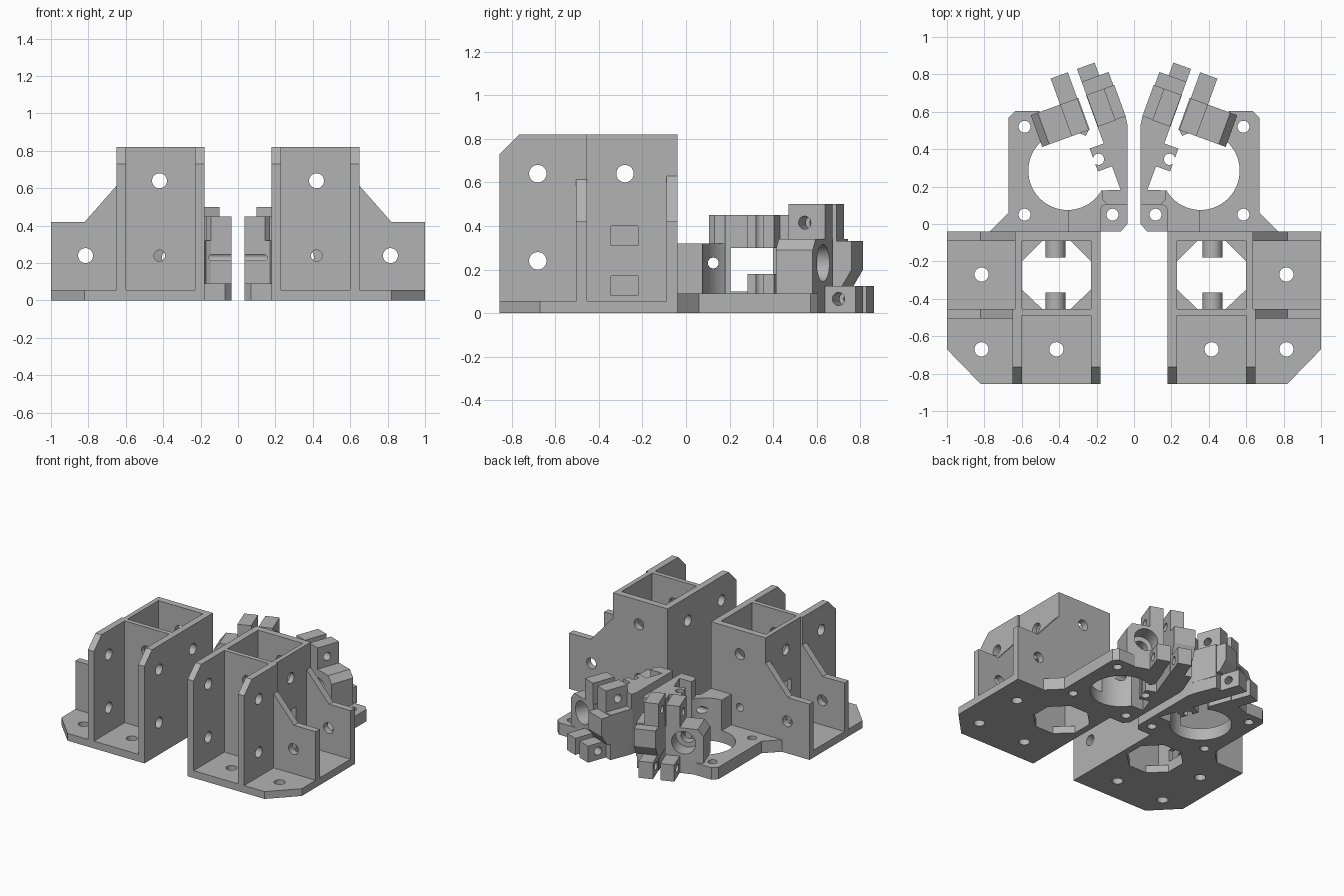
import bpy, bmesh, math
from mathutils import Vector, Matrix

cube = bpy.data.objects.get("Cube")
if cube:
    bpy.data.objects.remove(cube, do_unlink=True)

grey = bpy.data.materials.new("plain_grey")
grey.use_nodes = True
grey.diffuse_color = (0.45, 0.45, 0.45, 1)
grey.node_tree.nodes["Principled BSDF"].inputs["Base Color"].default_value = grey.diffuse_color

# Clamp frame: s across the jaws, t along them, leaning outward
LEAN = math.radians(20)
ACROSS = Vector((math.cos(LEAN), -math.sin(LEAN), 0))
ALONG = Vector((math.sin(LEAN), math.cos(LEAN), 0))


def L(s, t):
    p = ACROSS * s + ALONG * t
    return (p.x, p.y)


def lrect(s0, s1, t0, t1):
    return [L(s0, t0), L(s1, t0), L(s1, t1), L(s0, t1)]


def rect(x0, x1, y0, y1):
    return [(x0, y0), (x1, y0), (x1, y1), (x0, y1)]


def extrude(name, points, push):
    """Solid made by pushing a planar outline along a vector."""
    bm = bmesh.new()
    face = bm.faces.new([bm.verts.new(p) for p in points])
    res = bmesh.ops.extrude_face_region(bm, geom=[face])
    moved = [g for g in res["geom"] if isinstance(g, bmesh.types.BMVert)]
    bmesh.ops.translate(bm, vec=push, verts=moved)
    bmesh.ops.recalc_face_normals(bm, faces=bm.faces)
    mesh = bpy.data.meshes.new(name)
    bm.to_mesh(mesh)
    bm.free()
    mesh.materials.append(grey)
    obj = bpy.data.objects.new(name, mesh)
    bpy.context.collection.objects.link(obj)
    return obj


def prism(name, outline, z0, z1):
    return extrude(name, [(x, y, z0) for x, y in outline], (0, 0, z1 - z0))


def slab_x(name, outline, x0, x1):
    return extrude(name, [(x0, y, z) for y, z in outline], (x1 - x0, 0, 0))


def slab_y(name, outline, y0, y1):
    return extrude(name, [(x, y0, z) for x, z in outline], (0, y1 - y0, 0))


def rod(centre, axis, radius, length, name="cutter", sides=32):
    """Cylinder centred on a point and laid along an axis."""
    axis = Vector(axis).normalized()
    turn = axis.to_track_quat("Z", "Y").to_matrix()
    ring = []
    for i in range(sides):
        a = 2 * math.pi * i / sides
        local = Vector((radius * math.cos(a), radius * math.sin(a), -length / 2))
        ring.append(Vector(centre) + turn @ local)
    return extrude(name, ring, axis * length)


X, Y, Z = (1, 0, 0), (0, 1, 0), (0, 0, 1)


def finish(obj, cutters=()):
    """Cut, mirror to the other side and bake."""
    for c in cutters:
        c.hide_render = True
        mod = obj.modifiers.new("cut", "BOOLEAN")
        mod.operation, mod.solver, mod.object = "DIFFERENCE", "EXACT", c
    obj.modifiers.new("mirror", "MIRROR").use_mirror_merge = False
    bpy.context.view_layer.update()
    graph = bpy.context.evaluated_depsgraph_get()
    baked = bpy.data.meshes.new_from_object(obj.evaluated_get(graph))
    obj.modifiers.clear()
    obj.data = baked
    for c in cutters:
        bpy.data.objects.remove(c, do_unlink=True)
    bpy.ops.object.select_all(action="DESELECT")
    obj.select_set(True)
    bpy.context.view_layer.objects.active = obj
    bpy.ops.object.shade_smooth_by_angle(angle=math.radians(25))


# Base plate with an eight-sided opening under the rear bay
FLOOR, TOP, BACK, FRONT = 0.055, 0.82, -0.04, -0.855
base = prism("base_plate", [(0.18, FRONT), (0.82, FRONT), (1, -0.67), (1, BACK), (0.18, BACK)], 0, FLOOR)
opening = [(0.34, -0.09), (0.23, -0.2), (0.23, -0.35), (0.34, -0.455),
           (0.49, -0.455), (0.6, -0.35), (0.6, -0.2), (0.49, -0.09)]
finish(base, [prism("cutter", opening, -1, 1)] +
       [rod((x, y, 0), Z, 0.038, 1) for x, y in ((0.415, -0.67), (0.815, -0.67), (0.815, -0.27))])

# Side walls with clipped front top corners
side = [(FRONT, FLOOR), (BACK, FLOOR), (BACK, TOP), (-0.765, TOP), (FRONT, 0.73)]


def side_holes():
    return [rod((0.4, y, z), X, 0.04, 1) for y, z in ((-0.68, 0.64), (-0.28, 0.64), (-0.68, 0.24))]


finish(slab_x("inner_wall", side, 0.18, 0.23), side_holes())
slots = [slab_x("cutter", rect(-0.345, -0.22, z, z + 0.09), 0.5, 0.7) for z in (0.08, 0.31)]
step = slab_x("cutter", rect(-0.455, 0, FLOOR - 0.1, 1), 0.635, 0.7)
finish(slab_x("outer_wall", side, 0.6, 0.65), side_holes() + slots + [step])

# Cross walls, their hollow bosses and the outer gussets
for label, y0, y1, boss in (("middle", -0.49, -0.455, -0.41), ("rear", -0.09, BACK, -0.135)):
    holes = [rod((0.42, y0, 0.64), Y, 0.04, 0.3), rod((0.42, y0, 0.24), Y, 0.03, 0.3)]
    finish(slab_y(label + "_cross_wall", rect(0.23, 0.6, FLOOR, TOP), y0, y1), holes)
    finish(rod((0.42, boss, 0.24), Y, 0.053, 0.09, label + "_boss"),
           [rod((0.42, boss, 0.24), Y, 0.03, 0.3)])
    gy = -0.505 if label == "middle" else y0
    gusset = [(0.635, FLOOR), (1, FLOOR), (1, 0.42), (0.82, 0.42), (0.635, 0.63)]
    finish(slab_y(label + "_gusset", gusset, gy, y1), [rod((0.815, gy, 0.24), Y, 0.04, 0.3)])

# Motor plate with its round opening and the clamp slit
MOTOR = (0.355, 0.285, 0.0)
plate = prism("motor_plate", [(0.035, 0), (0.07, BACK), (0.77, BACK), (0.67, 0.06), (0.67, 0.57),
                              (0.635, 0.605), (0.5, 0.605), L(0.28, 0.735), L(-0.15, 0.735),
                              L(-0.155, 0.57), (0.035, 0.53)], 0, 0.09)
slit = [L(0.005, 0.195), (0.17, 0.18), (0.355, 0.285), L(0.05, 0.56), L(0.05, 0.95), L(0.005, 0.95)]
finish(plate, [rod(MOTOR, Z, 0.21, 1, sides=64), prism("cutter", slit, -1, 1)] +
       [rod((x, y, 0), Z, 0.032, 1) for x, y in ((0.115, 0.05), (0.585, 0.05), (0.585, 0.52))])

# Block between the box and the motor opening
block = prism("corner_block", [(0.145, 0.105), (0.17, 0.095), (0.18, 0.07), (0.18, BACK), (0.35, BACK),
                               (0.35, 0.18), (0.145, 0.18)], 0.09, 0.32)
finish(block, [rod(MOTOR, Z, 0.21, 1, sides=64), rod((0.2, 0.125, 0.23), X, 0.025, 0.6)])

# Inner arm with a side window
arm = prism("inner_arm", [(0.035, 0.105), (0.145, 0.105), (0.17, 0.13), (0.17, 0.18), L(0.005, 0.195),
                          L(0.005, 0.56), L(-0.155, 0.56), (0.035, 0.53)], 0.09, 0.45)
finish(arm, [slab_x("cutter", [(0.205, 0.1), (0.4, 0.1), (0.4, 0.3), (0.205, 0.3)], -0.1, 0.4),
             rod((0.1, 0.125, 0.23), X, 0.025, 0.6)])

# Notched belt teeth beside the arm
for label, z0, z1 in (("lower", 0.0, 0.18), ("upper", 0.3, 0.45)):
    x, y = L(0.06, 0.39)
    finish(prism(label + "_tooth", lrect(-0.01, 0.085, 0.33, 0.46), z0, z1),
           [rod((x, y, 0.2), Z, 0.03, 1), prism("cutter", lrect(0.06, 0.2, 0.375, 0.405), -1, 1)])


def across_hole(t, z):
    return rod((*L(0.03, t), z), ACROSS, 0.03, 0.6)


# Outer jaw: bored body with bevelled outer edges
bevelled = [(0.05, 0.09), (0.32, 0.09), (0.32, 0.29), (0.28, 0.34), (0.05, 0.34)]
jaw = extrude("outer_jaw", [(*L(s, 0.555), z) for s, z in bevelled], ALONG * 0.18)
finish(jaw, [rod((*L(0.18, 0.72), 0.23), ALONG, 0.085, 0.2),
             rod((*L(0.18, 0.65), 0.23), ALONG, 0.05, 0.5)])

# Inner jaw: body and rear lip sloping in underneath
finish(prism("inner_jaw", lrect(-0.155, 0.003, 0.555, 0.735), 0.09, 0.34))
lip = [(0.735, 0.12), (0.76, 0.12), (0.81, 0.2), (0.81, 0.33), (0.735, 0.33)]
finish(extrude("inner_jaw_lip", [(*L(-0.15, t), z) for t, z in lip], ACROSS * 0.153))

# Bolt tabs above and behind both jaws
for label, s0, s1 in (("inner", -0.097, 0.003), ("outer", 0.055, 0.153)):
    finish(prism(label + "_upper_tab", lrect(s0, s1, 0.555, 0.735), 0.34, 0.5), [across_hole(0.635, 0.415)])
    finish(prism(label + "_rear_tab", lrect(s0, s1, 0.735, 0.883), 0, 0.125), [across_hole(0.8, 0.065)])
